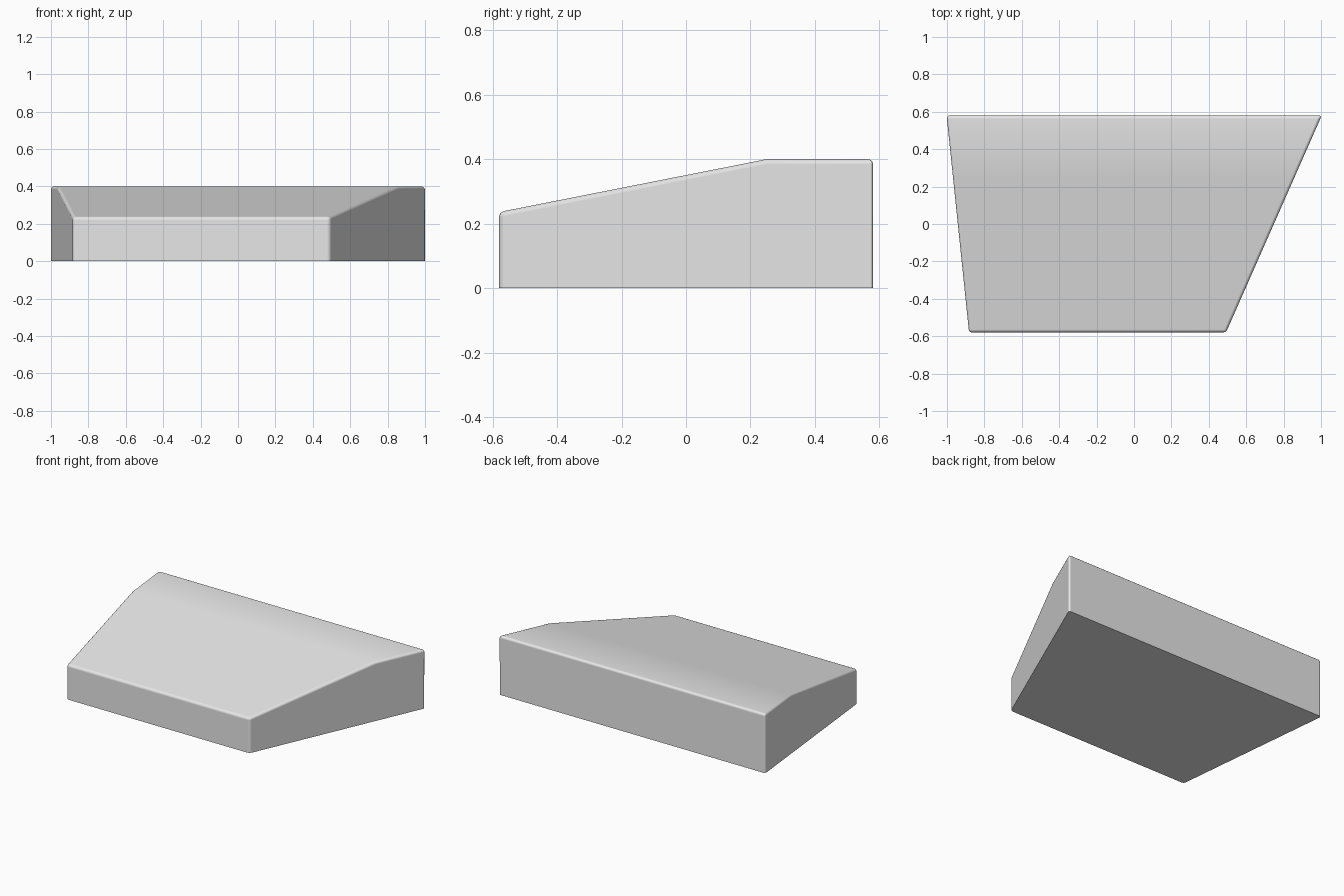
import bpy
import bmesh
import math

# Remove the default cube only
cube = bpy.data.objects.get("Cube")
if cube:
    bpy.data.objects.remove(cube, do_unlink=True)

# Single neutral grey
grey = bpy.data.materials.new("plain_grey")
grey.use_nodes = True
colour = (0.8, 0.8, 0.8, 1.0)
grey.diffuse_color = colour
grey.node_tree.nodes["Principled BSDF"].inputs["Base Color"].default_value = colour

HALF_DEPTH = 0.58
BEVEL = 0.016


def lerp_x(front, back, y):
    """Position of a slanted side wall at depth y."""
    return front + (back - front) * (y + HALF_DEPTH) / (2 * HALF_DEPTH)


# Side profile: low front, sloped top, level strip at the back
profile = [(-HALF_DEPTH, 0), (HALF_DEPTH, 0), (HALF_DEPTH, 0.4),
           (0.25, 0.4), (-HALF_DEPTH, 0.236)]

bm = bmesh.new()
right = [bm.verts.new((lerp_x(-0.882, -1.002, y), y, z)) for y, z in profile]
left = [bm.verts.new((lerp_x(0.492, 1.004, y), y, z)) for y, z in profile]
bm.faces.new(right)
bm.faces.new(reversed(left))
for i in range(len(profile)):
    j = (i + 1) % len(profile)
    bm.faces.new((right[j], right[i], left[i], left[j]))
bmesh.ops.recalc_face_normals(bm, faces=bm.faces)

# Round every edge except the base outline and the shallow ridge
rounded = [e for e in bm.edges
           if e.calc_face_angle() > math.radians(30)
           and max(v.co.z for v in e.verts) > 0.01]
bmesh.ops.bevel(bm, geom=rounded, offset=BEVEL, offset_type='OFFSET',
                segments=3, profile=0.5, affect='EDGES', clamp_overlap=True)

# Smooth shading, with the ridge and the base outline kept crisp
for face in bm.faces:
    face.smooth = True
for edge in bm.edges:
    a, b = (v.co for v in edge.verts)
    on_base = max(a.z, b.z) < 0.001
    on_ridge = abs(a.y - b.y) < 0.001 and abs(a.y - 0.25) < 0.01 and abs(a.x - b.x) > 1
    edge.smooth = not (on_base or on_ridge)

mesh = bpy.data.meshes.new("wedge_block")
bm.to_mesh(mesh)
bm.free()
mesh.materials.append(grey)
block = bpy.data.objects.new("wedge_block", mesh)
bpy.context.collection.objects.link(block)

# Keep the large faces flat between their rounded borders
weighted = block.modifiers.new("flat_face_normals", 'WEIGHTED_NORMAL')
weighted.keep_sharp = True
weighted.weight = 100
